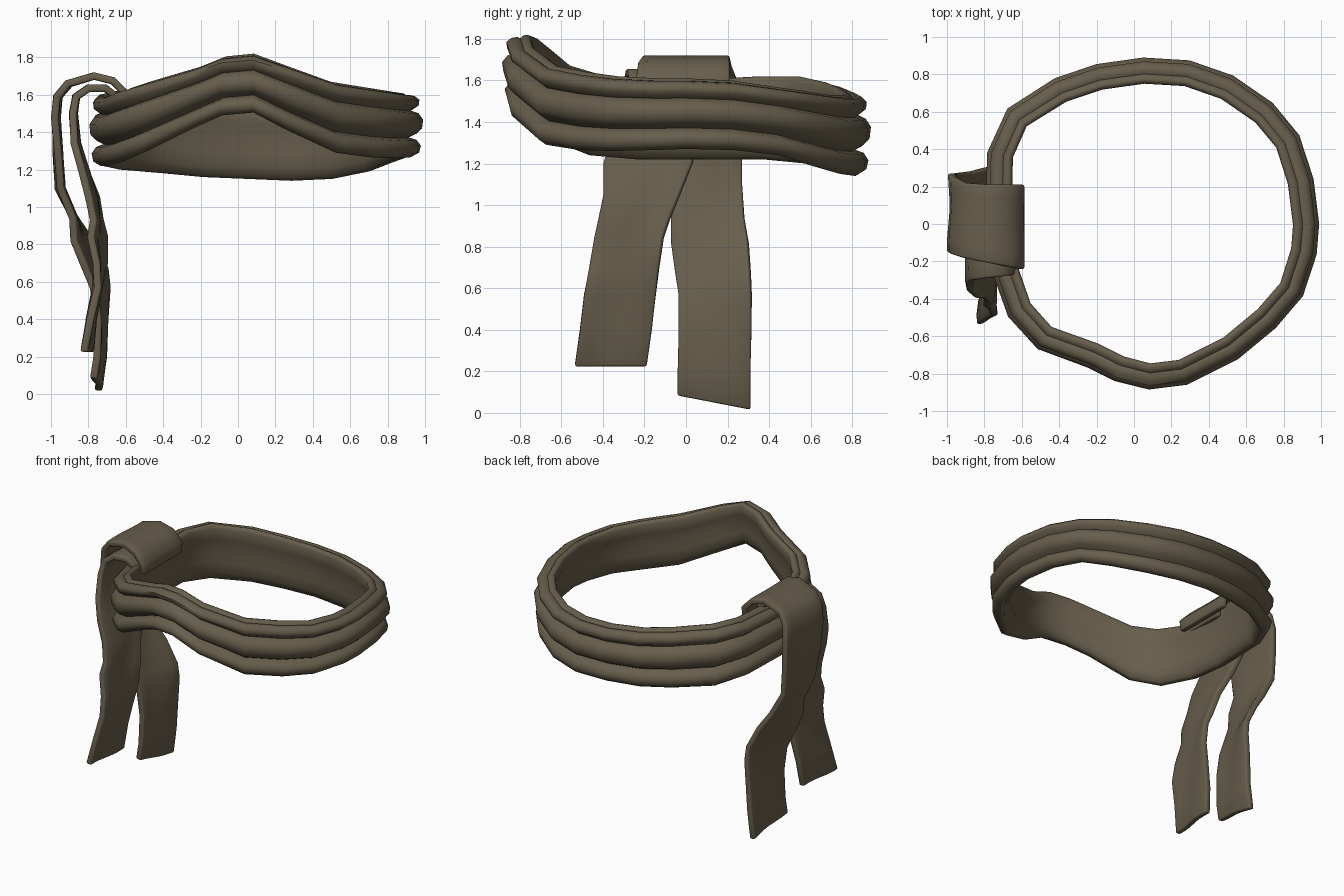
import bpy, bmesh, math
from mathutils import Vector

if "Cube" in bpy.data.objects:
    bpy.data.objects.remove(bpy.data.objects["Cube"])

cloth = bpy.data.materials.new("olive brown cloth")
cloth.use_nodes = True
COLOUR = (0.135, 0.112, 0.072, 1)
cloth.diffuse_color = COLOUR
bsdf = cloth.node_tree.nodes["Principled BSDF"]
bsdf.inputs["Base Color"].default_value = COLOUR
bsdf.inputs["Roughness"].default_value = 0.9


def grid_object(name, rows, closed):
    """Skin rows of points; closed joins both directions into a ring."""
    bm = bmesh.new()
    grid = [[bm.verts.new(p) for p in row] for row in rows]
    n, m = len(grid), len(grid[0])
    for i in range(n if closed else n - 1):
        a, b = grid[i], grid[(i + 1) % n]
        for j in range(m if closed else m - 1):
            k = (j + 1) % m
            bm.faces.new((a[j], b[j], b[k], a[k]))
    bmesh.ops.recalc_face_normals(bm, faces=bm.faces)
    mesh = bpy.data.meshes.new(name)
    bm.to_mesh(mesh)
    bm.free()
    mesh.materials.append(cloth)
    obj = bpy.data.objects.new(name, mesh)
    bpy.context.collection.objects.link(obj)
    return obj


def smooth(obj, degrees):
    bpy.ops.object.select_all(action='DESELECT')
    obj.select_set(True)
    bpy.context.view_layer.objects.active = obj
    bpy.ops.object.shade_smooth_by_angle(angle=math.radians(degrees))


# Waistband path: outer x, y, top height, bottom height
path = [
    (.05, .88, 1.54, 1.15), (.295, .865, 1.53, 1.14), (.525, .785, 1.53, 1.15),
    (.735, .64, 1.55, 1.19), (.875, .47, 1.57, 1.24), (.95, .24, 1.6, 1.265),
    (.98, 0, 1.61, 1.27), (.967, -.16, 1.61, 1.265), (.895, -.38, 1.62, 1.26),
    (.75, -.55, 1.64, 1.265), (.55, -.715, 1.67, 1.29), (.28, -.85, 1.76, 1.41),
    (.08, -.875, 1.82, 1.505), (-.1, -.83, 1.805, 1.49), (-.24, -.76, 1.75, 1.43),
    (-.51, -.66, 1.675, 1.3), (-.665, -.49, 1.635, 1.24), (-.75, -.25, 1.6, 1.22),
    (-.785, 0, 1.6, 1.22), (-.775, .38, 1.62, 1.22), (-.67, .61, 1.62, 1.2),
    (-.42, .77, 1.59, 1.18), (-.2, .845, 1.56, 1.16)]

# Folded section: depth inward from the outer edge, height fraction
section = [
    (.13, .94), (.12, .99), (.105, 1), (.088, .98), (.078, .945), (.062, .965),
    (.035, .95), (.01, .89), (.014, .8), (.055, .72), (.015, .68), (-.01, .58),
    (-.004, .44), (.025, .36), (.068, .3), (.025, .26), (.002, .17),
    (.012, .06), (.05, 0), (.08, .03), (.098, .15), (.113, .35), (.1, .55),
    (.125, .75)]

rows = []
for i, (x, y, top, low) in enumerate(path):
    before, after = path[i - 1], path[(i + 1) % len(path)]
    along = Vector((after[0] - before[0], after[1] - before[1], 0)).normalized()
    inward = Vector((along.y, -along.x, 0))
    rows.append([Vector((x, y, low + v * (top - low))) + inward * d
                 for d, v in section])
smooth(grid_object("folded_waistband", rows, True), 60)


def cloth_strip(name, stations, slant, columns=6):
    """Strip through stations: front x, back x, z, front y, back y."""
    strip = []
    for s, (xa, xb, z, ya, yb) in enumerate(stations):
        drop = slant if s == len(stations) - 1 else 0
        row = []
        for c in range(columns + 1):
            t = c / columns
            ripple = .008 * math.sin(t * math.pi * 2 + s * .7) * min(1, s / 8)
            row.append((xa + (xb - xa) * t + ripple,
                        ya + (yb - ya) * t, z - drop * t))
        strip.append(row)
    obj = grid_object(name, strip, False)
    solid = obj.modifiers.new("thickness", 'SOLIDIFY')
    solid.thickness = .04
    solid.offset = 0
    bevel = obj.modifiers.new("soft_edge", 'BEVEL')
    bevel.width = .01
    bevel.segments = 2
    bevel.limit_method = 'ANGLE'
    bevel.angle_limit = math.radians(60)
    smooth(obj, 50)


# Long outer tail, looped over the band
cloth_strip("long_tail", [
    (-.605, -.605, 1.54, -.23, .2), (-.605, -.605, 1.61, -.24, .21),
    (-.67, -.67, 1.675, -.23, .21), (-.77, -.77, 1.7, -.21, .21),
    (-.91, -.9, 1.66, -.18, .22), (-.965, -.96, 1.59, -.16, .25),
    (-.975, -.97, 1.48, -.15, .27), (-.955, -.965, 1.28, -.14, .27),
    (-.945, -.955, 1.1, -.1, .27), (-.885, -.87, .94, -.07, .28),
    (-.885, -.79, .82, -.07, .3), (-.825, -.715, .67, -.05, .31),
    (-.78, -.705, .57, -.035, .315), (-.75, -.715, .4, -.035, .315),
    (-.75, -.72, .2, -.04, .31), (-.765, -.74, .085, -.04, .31)], .068)

# Short inner tail, tucked beneath the long one
cloth_strip("short_tail", [
    (-.65, -.65, 1.53, -.26, .1), (-.65, -.65, 1.59, -.27, .1),
    (-.71, -.71, 1.635, -.28, .1), (-.8, -.8, 1.635, -.29, .1),
    (-.865, -.865, 1.59, -.3, .1), (-.88, -.88, 1.5, -.32, .09),
    (-.87, -.86, 1.34, -.36, .07), (-.83, -.81, 1.2, -.395, .03),
    (-.795, -.75, 1.05, -.395, -.03), (-.775, -.735, .93, -.42, -.08),
    (-.795, -.715, .84, -.44, -.11), (-.765, -.72, .7, -.465, -.13),
    (-.755, -.75, .57, -.49, -.145), (-.79, -.78, .4, -.51, -.165),
    (-.82, -.79, .225, -.535, -.19)], 0)
